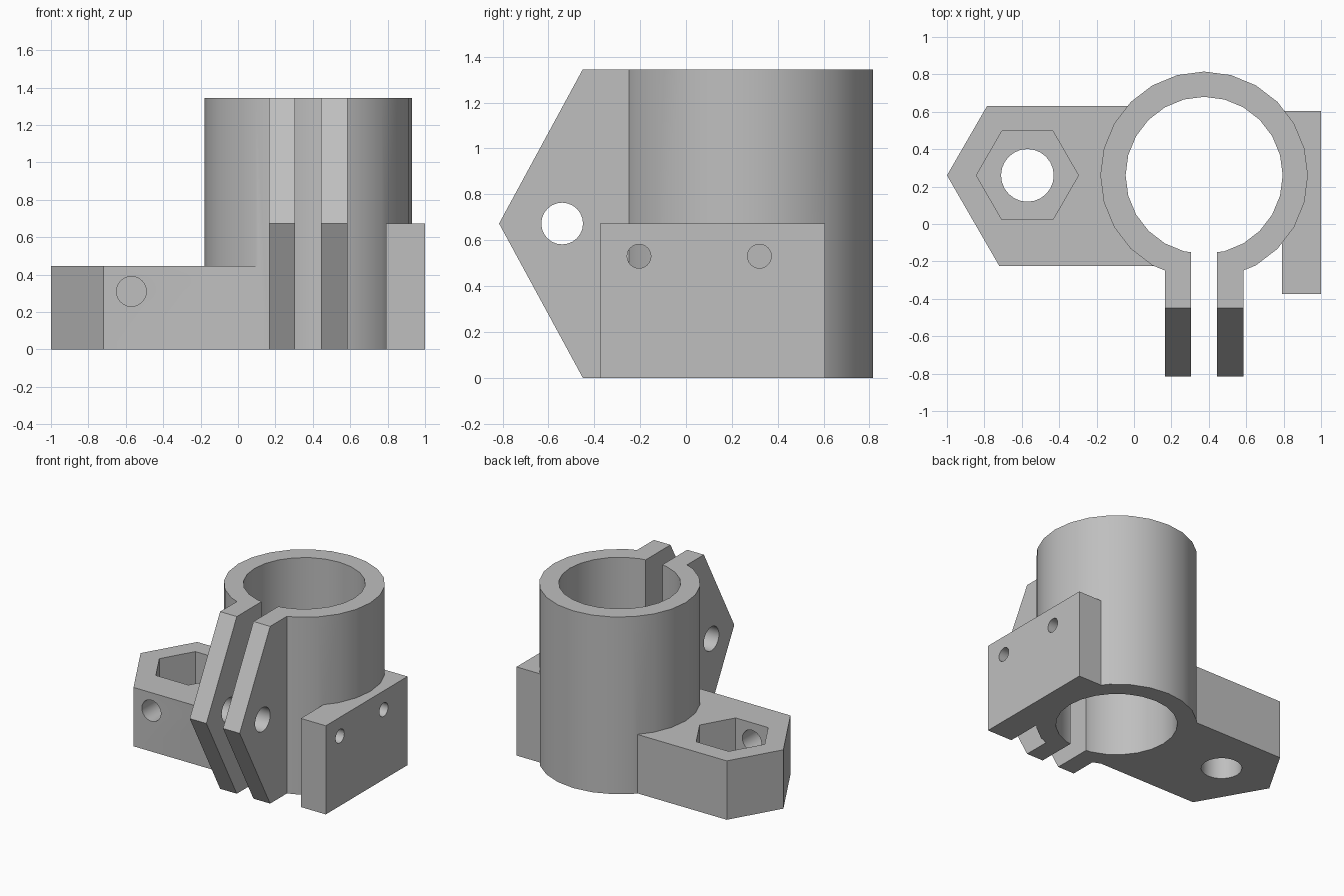
import bpy
import bmesh
from math import cos, sin, pi, radians
from mathutils import Vector

cube = bpy.data.objects.get("Cube")
if cube:
    bpy.data.objects.remove(cube, do_unlink=True)

HEIGHT = 1.345
BLOCK_H = 0.447
TUBE = (0.375, 0.26)
NUT = (-0.57, 0.26)

grey = bpy.data.materials.new("plain grey")
grey.use_nodes = True
colour = (0.52, 0.52, 0.52, 1)
grey.diffuse_color = colour
grey.node_tree.nodes["Principled BSDF"].inputs["Base Color"].default_value = colour


def prism(name, points, direction):
    """Extrude a closed outline of 3D points along a direction."""
    bm = bmesh.new()
    face = bm.faces.new([bm.verts.new(p) for p in points])
    grown = bmesh.ops.extrude_face_region(bm, geom=[face])["geom"]
    moved = [g for g in grown if isinstance(g, bmesh.types.BMVert)]
    bmesh.ops.translate(bm, verts=moved, vec=Vector(direction))
    bmesh.ops.recalc_face_normals(bm, faces=bm.faces)
    mesh = bpy.data.meshes.new(name)
    bm.to_mesh(mesh)
    bm.free()
    mesh.materials.append(grey)
    obj = bpy.data.objects.new(name, mesh)
    bpy.context.collection.objects.link(obj)
    return obj


def rod(name, centre, radius, axis, length, sides=24):
    """Regular prism starting at centre and running along x, y or z."""
    u, v = {"x": (1, 2), "y": (0, 2), "z": (0, 1)}[axis]
    points = []
    for i in range(sides):
        p = Vector(centre)
        p[u] += radius * cos(2 * pi * i / sides)
        p[v] += radius * sin(2 * pi * i / sides)
        points.append(p)
    along = Vector()
    along["xyz".index(axis)] = length
    return prism(name, points, along)


def box(name, low, high):
    (x0, y0, z0), (x1, y1, z1) = low, high
    outline = [(x0, y0, z0), (x1, y0, z0), (x1, y1, z0), (x0, y1, z0)]
    return prism(name, outline, (0, 0, z1 - z0))


def combine(target, tool, operation):
    """Apply a boolean and discard the tool."""
    tool.hide_render = True
    mod = target.modifiers.new(operation.lower(), "BOOLEAN")
    mod.operation = operation
    mod.solver = "EXACT"
    mod.object = tool
    bpy.context.view_layer.objects.active = target
    bpy.ops.object.modifier_apply(modifier=mod.name)
    bpy.data.objects.remove(tool, do_unlink=True)


# Tube body
bracket = rod("clamp_bracket", (*TUBE, 0), 0.555, "z", HEIGHT)

# Pointed block with nut pocket, bolt hole and side screw hole
outline = [(-1, 0.26), (-0.72, -0.225), (0.3, -0.225), (0.3, 0.632), (-0.785, 0.632)]
nut_block = prism("nut_block", [(x, y, 0) for x, y in outline], (0, 0, BLOCK_H))
combine(nut_block, rod("nut_pocket", (*NUT, 0.17), 0.273, "z", 1, 6), "DIFFERENCE")
combine(nut_block, rod("bolt_hole", (*NUT, -0.1), 0.141, "z", 0.5), "DIFFERENCE")
combine(nut_block, rod("side_hole", (NUT[0], -0.4, 0.31), 0.08, "y", 0.6), "DIFFERENCE")

# Side mounting block with two screw holes
mount_block = box("mount_block", (0.79, -0.375, 0), (1, 0.605, 0.673))
for y in (-0.205, 0.32):
    combine(mount_block, rod("screw_hole", (0.7, y, 0.53), 0.052, "x", 0.5), "DIFFERENCE")

# Pair of pointed clamp ears
ears = []
for x in (0.165, 0.445):
    outline = [(-0.18, 0), (-0.45, 0), (-0.815, HEIGHT / 2), (-0.45, HEIGHT), (-0.18, HEIGHT)]
    ear = prism("clamp_ear", [(x, y, z) for y, z in outline], (0.14, 0, 0))
    combine(ear, rod("clamp_hole", (0, -0.54, HEIGHT / 2), 0.091, "x", 1), "DIFFERENCE")
    ears.append(ear)

# Join the parts, then open the bore and the clamping slot
for part in (nut_block, mount_block, *ears):
    combine(bracket, part, "UNION")
combine(bracket, rod("bore", (*TUBE, -0.1), 0.42, "z", 2), "DIFFERENCE")
combine(bracket, box("slot", (0.305, -1, -0.1), (0.445, 0.2, 2)), "DIFFERENCE")

# Smooth round walls, crisp corners
bpy.ops.object.select_all(action="DESELECT")
bracket.select_set(True)
bpy.context.view_layer.objects.active = bracket
bpy.ops.object.shade_smooth_by_angle(angle=radians(25))
